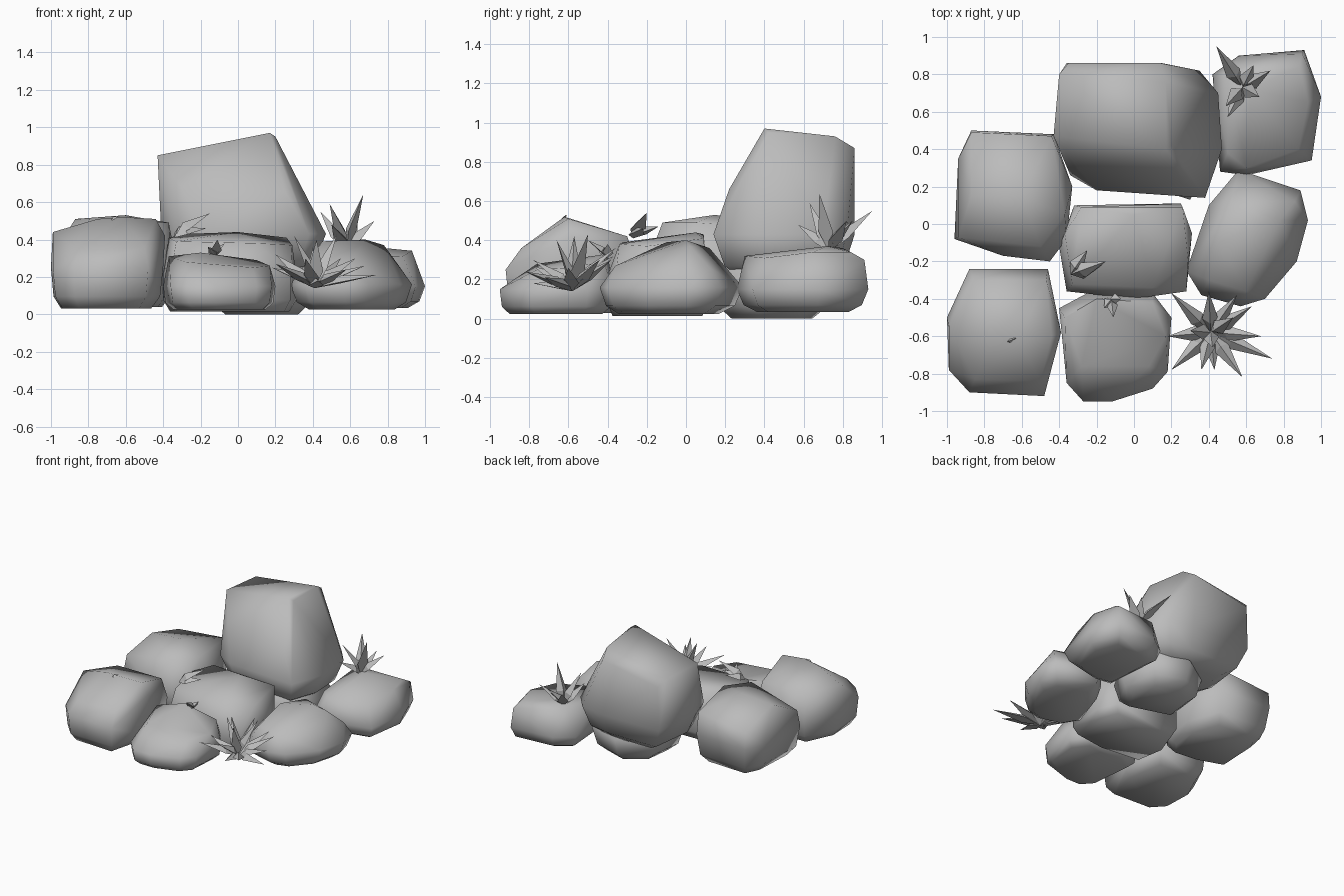
import bpy
import bmesh
import math
from mathutils import Vector

default_cube = bpy.data.objects.get("Cube")
if default_cube:
    bpy.data.objects.remove(default_cube, do_unlink=True)

stone = bpy.data.materials.new("stone_grey")
stone.use_nodes = True
stone.diffuse_color = (0.5, 0.5, 0.5, 1)
stone.node_tree.nodes["Principled BSDF"].inputs["Base Color"].default_value = stone.diffuse_color


def add_object(name, bm):
    """Turn a bmesh into a linked object with the stone material."""
    bmesh.ops.recalc_face_normals(bm, faces=bm.faces)
    mesh = bpy.data.meshes.new(name)
    bm.to_mesh(mesh)
    bm.free()
    mesh.materials.append(stone)
    obj = bpy.data.objects.new(name, mesh)
    bpy.context.collection.objects.link(obj)
    return obj


def shade(obj, degrees):
    bpy.ops.object.select_all(action="DESELECT")
    obj.select_set(True)
    bpy.context.view_layer.objects.active = obj
    bpy.ops.object.shade_smooth_by_angle(angle=math.radians(degrees))


def rock(name, outline, crown, foot, belly, taper=0.75):
    """Boulder: hull of a tapered foot, a belly outline and a crown."""
    bm = bmesh.new()
    centre = sum((Vector(p) for p in outline), Vector((0, 0))) / len(outline)
    low = foot + (belly - foot) * 0.3
    for height, scale in ((foot, taper), (low, (1 + taper) / 2 + 0.05), (belly, 1)):
        for p in outline:
            flat = centre.lerp(Vector(p), scale)
            bm.verts.new((flat.x, flat.y, height))
    for p in crown:
        bm.verts.new(p)
    hull = bmesh.ops.convex_hull(bm, input=bm.verts)
    spare = {v for v in hull["geom_interior"] + hull["geom_unused"]
             if isinstance(v, bmesh.types.BMVert)}
    bmesh.ops.delete(bm, geom=list(spare), context="VERTS")
    bmesh.ops.dissolve_limit(bm, angle_limit=math.radians(4),
                             verts=bm.verts, edges=bm.edges)
    shade(add_object(name, bm), 75)


def tuft(name, root, tips, width=0.042):
    """Cluster of pointed three-sided blades sharing one root."""
    bm = bmesh.new()
    root = Vector(root)
    for tip in tips:
        tip = Vector(tip)
        along = tip - root
        side = along.cross(Vector((0, 0, 1))).normalized() * width
        keel = side.cross(along).normalized() * width
        middle = root.lerp(tip, 0.35)
        ring = [bm.verts.new(middle + d) for d in (side, keel, -side)]
        ends = [bm.verts.new(root), bm.verts.new(tip)]
        for i in range(3):
            for end in ends:
                bm.faces.new((ring[i], ring[(i + 1) % 3], end))
    add_object(name, bm)


# Tall boulder, resting on a mostly hidden one
rock("tall_boulder",
     [(-.41, .46), (-.36, .86), (.15, .86), (.35, .82), (.45, .7),
      (.47, .4), (.38, .14), (-.2, .18), (-.34, .26)],
     [(-.43, .47, .85), (-.4, .8, .84), (-.35, .86, .78), (.14, .86, .87),
      (.17, .76, .93), (.2, .42, .95), (.17, .4, .97), (-.3, .3, .68),
      (.25, .22, .66)],
     foot=.2, belly=.43, taper=.6)
rock("under_boulder",
     [(-.18, .28), (-.14, .6), (.1, .76), (.37, .67), (.42, .35), (.3, .13),
      (.1, .19)],
     [(0, .35, .4), (.2, .6, .4), (.25, .35, .4)],
     foot=.0, belly=.2, taper=.65)

# Left pair of boulders
rock("back_left_boulder",
     [(-.96, -.08), (-.94, .35), (-.87, .5), (-.43, .48), (-.33, .2),
      (-.36, -.08), (-.45, -.2), (-.7, -.17)],
     [(-.87, .49, .41), (-.44, .47, .46), (-.37, .05, .49), (-.5, -.12, .49),
      (-.6, .15, .53), (-.87, .15, .51), (-.94, -.07, .4)],
     foot=.04, belly=.28)
rock("front_left_boulder",
     [(-1, -.5), (-.99, -.78), (-.88, -.9), (-.48, -.92), (-.4, -.6),
      (-.46, -.24), (-.88, -.24)],
     [(-.99, -.55, .44), (-.75, -.6, .51), (-.62, -.62, .52), (-.44, -.6, .51),
      (-.47, -.3, .42), (-.86, -.3, .42), (-.85, -.83, .34), (-.5, -.84, .36),
      (-.39, -.58, .42)],
     foot=.03, belly=.25, taper=.8)

# Middle boulders
rock("front_middle_boulder",
     [(-.4, -.45), (-.36, -.85), (-.27, -.95), (-.12, -.95), (.1, -.88),
      (.18, -.79), (.2, -.5), (.1, -.37), (-.25, -.37)],
     [(-.37, -.5, .31), (-.2, -.4, .33), (.1, -.42, .29), (.17, -.6, .26),
      (-.28, -.76, .28), (.08, -.76, .25)],
     foot=.025, belly=.15, taper=.82)
rock("centre_boulder",
     [(-.4, -.12), (-.32, .1), (.25, .11), (.31, -.05), (.28, -.36),
      (0, -.4), (-.36, -.36)],
     [(-.37, -.05, .41), (-.28, .09, .43), (0, .05, .44), (.26, .09, .41),
      (.29, -.2, .37), (-.33, -.32, .39), (.1, -.34, .38)],
     foot=.015, belly=.22, taper=.9)

# Right pair of boulders
rock("front_right_boulder",
     [(.28, -.25), (.4, .1), (.56, .29), (.89, .18), (.93, .02),
      (.87, -.2), (.7, -.4), (.57, -.44), (.36, -.38)],
     [(.45, -.1, .39), (.52, .12, .36), (.68, .0, .4), (.78, .02, .37),
      (.6, -.36, .27), (.4, -.3, .28), (.86, .12, .26)],
     foot=.025, belly=.16, taper=.7)
rock("back_right_boulder",
     [(.46, .28), (.42, .8), (.56, .9), (.91, .93), (1, .68), (.95, .34),
      (.6, .26)],
     [(.5, .38, .32), (.5, .8, .36), (.62, .72, .37), (.88, .84, .34),
      (.93, .65, .34), (.88, .4, .31), (.6, .3, .32), (.9, .91, .3)],
     foot=.035, belly=.15, taper=.7)

# Spiky plants
tuft("front_plant", (.41, -.58, .14),
     [(.74, -.72, .21), (.58, -.82, .24), (.43, -.78, .18), (.36, -.78, .3),
      (.2, -.78, .27), (.18, -.6, .25), (.2, -.37, .32), (.4, -.36, .36),
      (.63, -.44, .3), (.68, -.6, .26), (.53, -.5, .43), (.3, -.57, .42),
      (.42, -.66, .4), (.55, -.38, .3)])
tuft("back_plant", (.58, .73, .34),
     [(.44, .95, .55), (.73, .82, .5), (.5, .57, .48), (.67, .68, .64),
      (.49, .63, .59), (.64, .85, .5)])

# Small leaves lying on the stones
tuft("centre_leaf", (-.34, -.27, .41),
     [(-.15, -.2, .54), (-.17, -.22, .46), (-.25, -.14, .47)])
tuft("front_leaf", (-.12, -.4, .31),
     [(-.11, -.5, .4), (-.16, -.45, .36), (-.07, -.4, .38)], width=.03)
tuft("left_leaf", (-.68, -.63, .5), [(-.63, -.61, .53)], width=.012)
